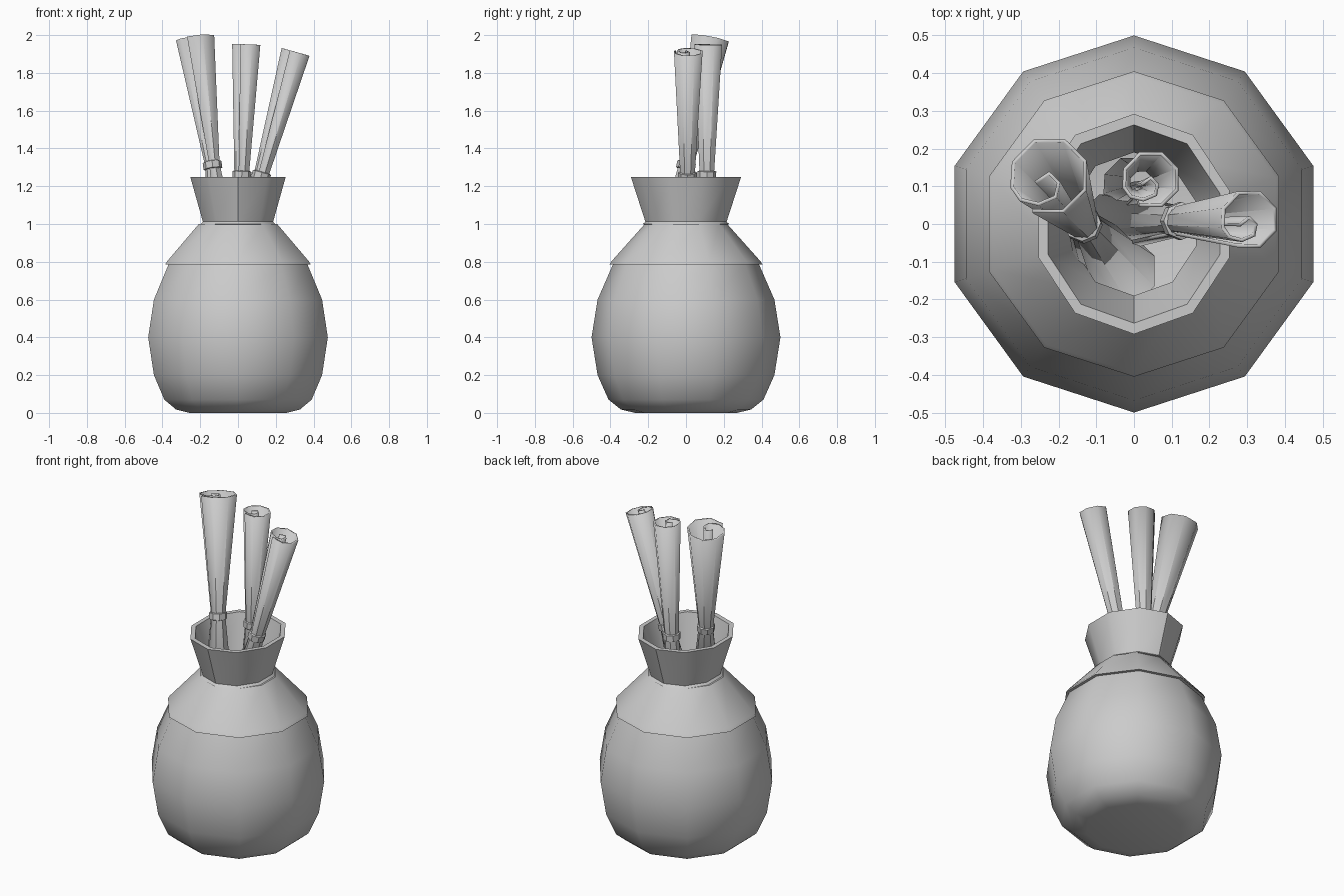
import bpy, bmesh, math
from mathutils import Vector

if "Cube" in bpy.data.objects:
    bpy.data.objects.remove(bpy.data.objects["Cube"])


def make_object(name, bm, angle):
    mesh = bpy.data.meshes.new(name)
    bm.to_mesh(mesh)
    bm.free()
    ob = bpy.data.objects.new(name, mesh)
    bpy.context.collection.objects.link(ob)
    bpy.ops.object.select_all(action='DESELECT')
    ob.select_set(True)
    bpy.context.view_layer.objects.active = ob
    bpy.ops.object.shade_smooth_by_angle(angle=math.radians(angle))
    return ob


def bridge(bm, a, b, closed=True):
    n = len(a)
    for i in range(n if closed else n - 1):
        j = (i + 1) % n
        bm.faces.new((a[i], a[j], b[j], b[i]))


def lathe(name, profile, sides=10, x_scale=1.0, cap=False, loop=False, angle=40):
    """Revolve (radius, z) points; one corner points along +y."""
    bm = bmesh.new()
    rings = []
    for r, z in profile:
        ring = []
        for i in range(sides):
            t = math.pi / 2 + 2 * math.pi * i / sides
            ring.append(bm.verts.new((r * math.cos(t) * x_scale, r * math.sin(t), z)))
        rings.append(ring)
    for a, b in zip(rings, rings[1:]):
        bridge(bm, a, b)
    if loop:
        bridge(bm, rings[-1], rings[0])
    if cap:
        bm.faces.new(rings[0][::-1])
        bm.faces.new(rings[-1])
    bmesh.ops.recalc_face_normals(bm, faces=bm.faces)
    return make_object(name, bm, angle)


# Jar body: outer wall up to the shoulder, then back down to the inner floor
lathe("jar_body", [(.27, 0), (.345, .018), (.41, .07), (.468, .2), (.5, .4), (.468, .6),
                   (.385, .79), (.36, .79), (.44, .6), (.47, .4), (.44, .2),
                   (.38, .08), (.27, .03)], cap=True)

# Sloping shoulder collar overlapping the body
lathe("shoulder_collar", [(.37, .785), (.405, .785), (.395, .802), (.218, 1.0),
                          (.195, 1.0), (.36, .81)], loop=True, angle=37)

# Flared neck, slightly narrower in x
lathe("flared_neck", [(.215, .995), (.228, 1.0), (.215, 1.012), (.292, 1.25),
                      (.263, 1.25), (.19, 1.0)], x_scale=.91, loop=True, angle=37)

# Scroll cross-section: one outer turn, then a curl tucked inside
SPIRAL = [(math.cos(math.radians(a)), math.sin(math.radians(a)))
          for a in (-114, -68, -22, 23, 68, 113, 158, 196)]
SPIRAL += [(-.72, -.62), (-.25, -.74), (.2, -.55), (.28, -.15), (0, .12), (-.36, -.12)]


def scroll(name, top, waist, r_top, r_waist):
    top, waist = Vector(top), Vector(waist)
    axis = (top - waist).normalized()
    turn = Vector((0, 0, 1)).rotation_difference(axis)

    # Paper sheet, pinched at the middle
    bm = bmesh.new()
    rows = []
    for centre, r in ((2 * waist - top, r_top), (waist, r_waist), (top, r_top)):
        rows.append([bm.verts.new(centre + turn @ Vector((x * r, y * r, 0)))
                     for x, y in SPIRAL])
    for a, b in zip(rows, rows[1:]):
        bridge(bm, a, b, closed=False)
    sheet = make_object(name, bm, 30)
    mod = sheet.modifiers.new("thickness", 'SOLIDIFY')
    mod.thickness = .01
    mod.offset = -1

    # Tie band round the waist
    band = lathe(name + "_band", [(r_waist, -.022), (r_waist + .009, -.018),
                                  (r_waist + .009, .018), (r_waist, .022)],
                 sides=8, loop=True, angle=30)
    band.location = waist
    band.rotation_mode = 'QUATERNION'
    band.rotation_quaternion = turn


scroll("left_scroll", (-.225, .127, 1.98), (-.135, 0, 1.31), .108, .041)
scroll("back_scroll", (.045, .118, 1.95), (.02, .11, 1.26), .079, .041)
scroll("right_scroll", (.306, .012, 1.91), (.122, .008, 1.255), .081, .041)
